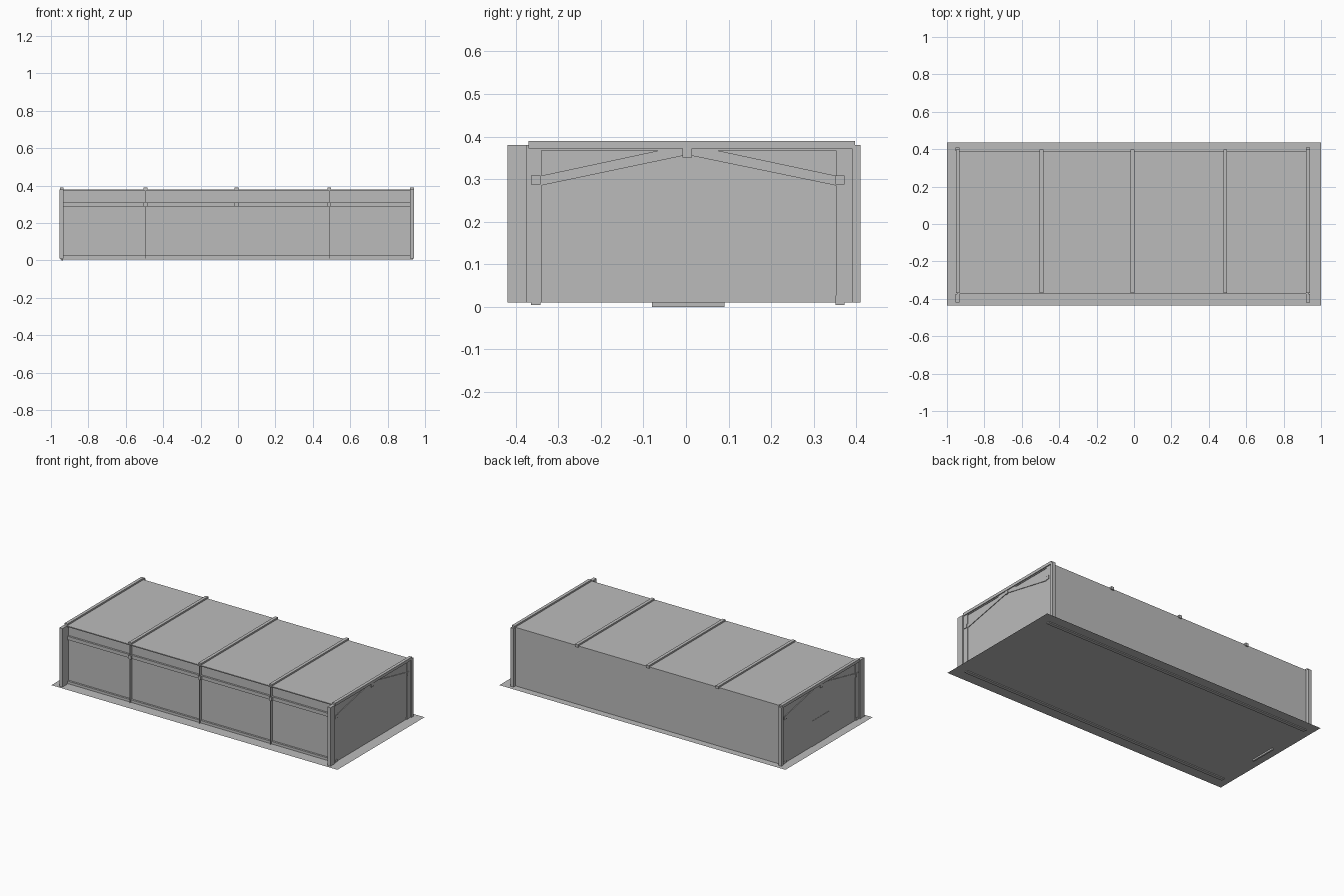
import bpy
import bmesh
from mathutils import Vector

cube = bpy.data.objects.get("Cube")
if cube:
    bpy.data.objects.remove(cube, do_unlink=True)

grey = bpy.data.materials.new("plain grey")
grey.use_nodes = True
colour = (0.5, 0.5, 0.5, 1)
grey.diffuse_color = colour
grey.node_tree.nodes["Principled BSDF"].inputs["Base Color"].default_value = colour


def finish(name, bm):
    bmesh.ops.recalc_face_normals(bm, faces=bm.faces)
    mesh = bpy.data.meshes.new(name)
    bm.to_mesh(mesh)
    bm.free()
    mesh.materials.append(grey)
    obj = bpy.data.objects.new(name, mesh)
    bpy.context.collection.objects.link(obj)
    return obj


def box(name, x, y, z):
    """Box from (low, high) ranges on each axis."""
    bm = bmesh.new()
    bmesh.ops.create_cube(bm, size=1)
    for v in bm.verts:
        for i, (low, high) in enumerate((x, y, z)):
            v.co[i] = high if v.co[i] > 0 else low
    return finish(name, bm)


def side_plate(name, x, profile):
    """Extrude a (y, z) outline across an x range."""
    bm = bmesh.new()
    face = bm.faces.new([bm.verts.new((x[0], y, z)) for y, z in profile])
    new = bmesh.ops.extrude_face_region(bm, geom=[face])["geom"]
    bmesh.ops.translate(bm, vec=Vector((x[1] - x[0], 0, 0)),
                        verts=[g for g in new if isinstance(g, bmesh.types.BMVert)])
    return finish(name, bm)


FLOOR, EAVE, ROOF = 0.01, 0.298, 0.38
FRONT, BACK = -0.375, 0.39
LEFT, RIGHT = 0.93, -0.943
frames = [RIGHT, -0.495, -0.008, 0.488, LEFT]

# ground sheet
bm = bmesh.new()
bmesh.ops.create_grid(bm, x_segments=1, y_segments=1, size=1)
for v in bm.verts:
    v.co.y *= 0.435
    v.co.z = FLOOR
finish("ground_sheet", bm)

# wall and roof panels
box("front_wall", (RIGHT, LEFT), (-0.352, -0.345), (FLOOR, ROOF))
box("back_wall", (RIGHT, LEFT), (BACK - 0.007, BACK), (FLOOR, ROOF))
box("roof_panel", (RIGHT, LEFT), (FRONT, BACK), (ROOF - 0.006, ROOF))
box("left_end_wall", (LEFT - 0.006, LEFT), (FRONT, BACK), (FLOOR, ROOF))
box("right_end_wall", (RIGHT, RIGHT + 0.006), (FRONT, BACK), (FLOOR, ROOF))

# long beams at the base, eaves and ridge
half = 0.011
for name, y, z in (("front_base_beam", -0.353, 0.015), ("back_base_beam", 0.362, 0.015),
                   ("front_eave_beam", -0.353, EAVE), ("back_eave_beam", 0.362, EAVE),
                   ("ridge_beam", 0.003, 0.362)):
    box(name, (RIGHT - 0.005, LEFT + 0.005), (y - half, y + half), (z - half, z + half))

# roof straps, front frame plates and eave brackets
for i, x in enumerate(frames):
    box(f"roof_strap_{i}", (x - 0.01, x + 0.01), (-0.37, BACK + 0.007), (0.372, 0.39))
    if 0 < i < len(frames) - 1:
        box(f"front_frame_plate_{i}", (x - 0.001, x + 0.001), (FRONT, -0.345), (FLOOR, ROOF))
        box(f"eave_bracket_{i}", (x - 0.01, x + 0.01), (FRONT, -0.342),
            (EAVE - half, EAVE + half))

# end frames: columns, top rail, sloping rafters, corner fins
for side, x, out in (("left", LEFT, 1), ("right", RIGHT, -1)):
    skin = sorted((x, x + out * 0.004))
    box(f"{side}_front_column", skin, (FRONT, -0.34), (FLOOR, ROOF))
    box(f"{side}_back_column", skin, (0.352, BACK), (FLOOR, ROOF))
    box(f"{side}_top_rail", skin, (FRONT, BACK), (0.367, ROOF))
    side_plate(f"{side}_rafters", skin,
               [(-0.34, 0.285), (0.003, 0.357), (0.352, 0.285),
                (0.352, 0.308), (0.075, 0.367), (-0.065, 0.367), (-0.34, 0.308)])
    fin = (x - 0.011, x + 0.01)
    box(f"{side}_front_fin", fin, (-0.42, FRONT), (FLOOR, ROOF))
    box(f"{side}_back_fin", fin, (BACK, 0.41), (FLOOR, ROOF))
    for i, (y, z) in enumerate(((-0.353, EAVE), (0.003, 0.362), (0.362, EAVE))):
        box(f"{side}_joint_{i}", sorted((x, x + out * 0.008)),
            (y - half, y + half), (z - half, z + half))

# door in the right end
box("end_door", (RIGHT - 0.002, RIGHT + 0.008), (-0.08, 0.09), (0, 0.17))
